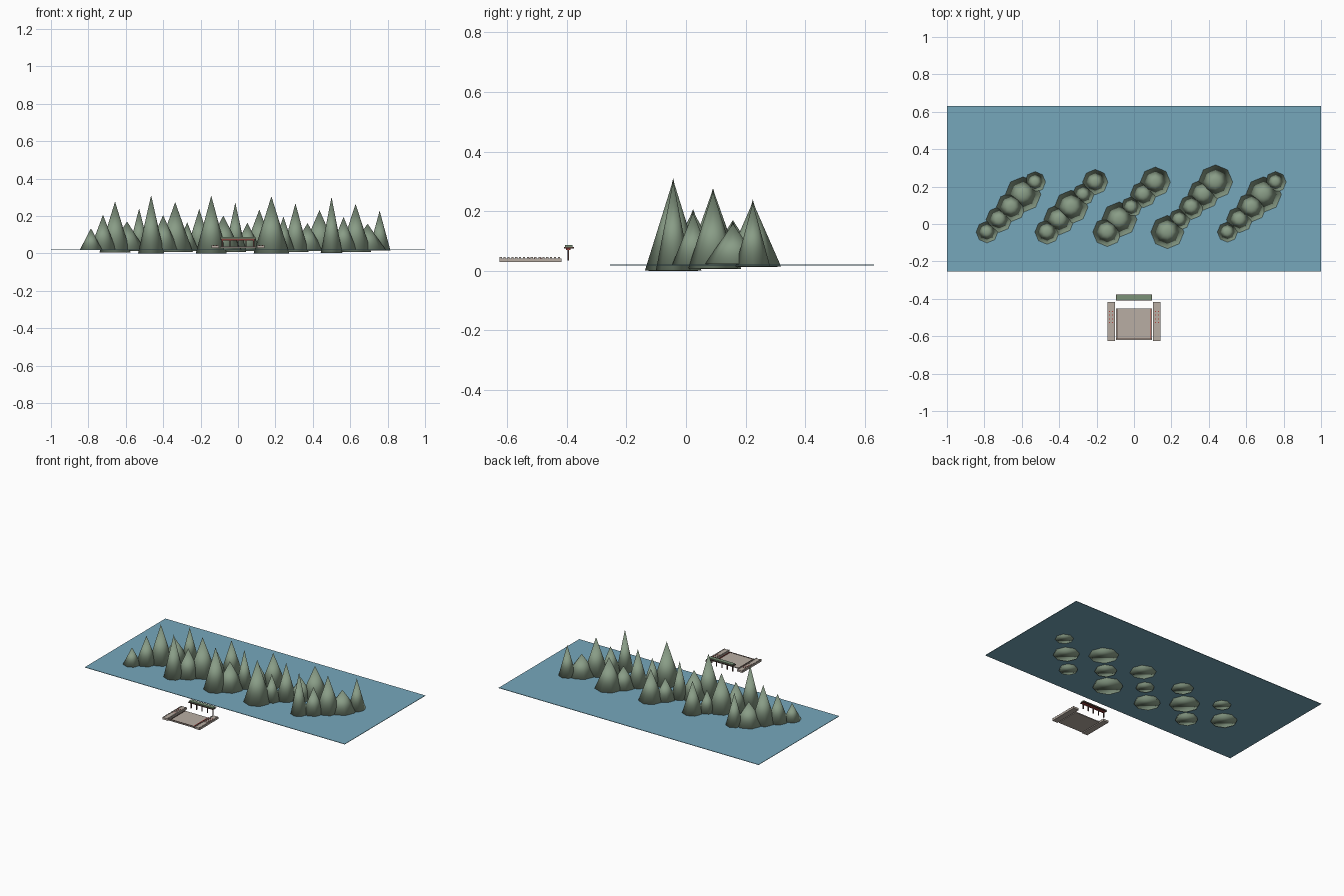
import bpy
import bmesh
import math
from mathutils import Matrix

if "Cube" in bpy.data.objects:
    bpy.data.objects.remove(bpy.data.objects["Cube"])


def material(name, rgb):
    m = bpy.data.materials.new(name)
    m.diffuse_color = (*rgb, 1)
    m.use_nodes = True
    m.node_tree.nodes["Principled BSDF"].inputs["Base Color"].default_value = m.diffuse_color
    return m


WATER = material("water blue", (0.18, 0.39, 0.50))
GREEN = material("mountain green", (0.25, 0.335, 0.24))
STONE = material("pale stone", (0.48, 0.42, 0.37))
ROOF = material("roof green", (0.20, 0.29, 0.19))
WOOD = material("dark wood", (0.10, 0.055, 0.045))
RED = material("red trim", (0.45, 0.06, 0.05))


def finish(name, bm, mat, smooth=False):
    mesh = bpy.data.meshes.new(name)
    bm.to_mesh(mesh)
    bm.free()
    mesh.materials.append(mat)
    for f in mesh.polygons:
        f.use_smooth = smooth
    ob = bpy.data.objects.new(name, mesh)
    bpy.context.collection.objects.link(ob)
    return ob


def boxes(name, mat, extents):
    """One object made of boxes, each given as x0, x1, y0, y1, z0, z1."""
    bm = bmesh.new()
    for x0, x1, y0, y1, z0, z1 in extents:
        mat4 = (Matrix.Translation(((x0 + x1) / 2, (y0 + y1) / 2, (z0 + z1) / 2))
                @ Matrix.Diagonal((x1 - x0, y1 - y0, z1 - z0, 1)))
        bmesh.ops.create_cube(bm, size=1, matrix=mat4)
    return finish(name, bm, mat)


# water sheet
boxes("water", WATER, [(-1, 1, -0.255, 0.63, 0.018, 0.021)])

# five diagonal ridges of five eight-sided peaks
peak_tops = [0.314, 0.207, 0.277, 0.17, 0.24]
peak_radii = [0.058, 0.07, 0.083, 0.095]
for i in range(25):
    row, step = divmod(i, 5)
    top = 0.134 if i == 0 else peak_tops[step] - 0.003 * row
    base = min(0.022, max(0, (0.308 - top) * 0.18))
    bm = bmesh.new()
    bmesh.ops.create_cone(
        bm, cap_ends=True, segments=8, radius1=peak_radii[i % 4], radius2=0,
        depth=top - base,
        matrix=Matrix.Translation((-0.786 + 0.0643 * i, -0.043 + 0.0668 * step,
                                   (top + base) / 2)))
    bmesh.ops.remove_doubles(bm, verts=bm.verts, dist=1e-5)
    finish(f"mountain_{row}_{step}", bm, GREEN, smooth=True)

# terrace floor with low rims
boxes("terrace_floor", STONE, [(-0.096, 0.096, -0.62, -0.452, 0.030, 0.036)])
boxes("terrace_rim", WOOD, [(-0.096, 0.096, -0.614, -0.611, 0.036, 0.038),
                            (-0.091, -0.088, -0.611, -0.452, 0.036, 0.038)])
boxes("terrace_red_edge", RED, [(0.087, 0.092, -0.611, -0.452, 0.036, 0.039)])

# side walls with a toothed top and small posts
for side, label in ((-1, "left"), (1, "right")):
    xa, xb = sorted((side * 0.102, side * 0.142))
    boxes(label + "_wall", STONE, [(xa, xb, -0.625, -0.417, 0.029, 0.042)])
    boxes(label + "_wall_teeth", STONE,
          [(x, x + 0.005, -0.625 + 0.013 * k, -0.618 + 0.013 * k, 0.042, 0.0455)
           for k in range(16) for x in (xa, xb - 0.005)])
    xm = (xa + xb) / 2
    boxes(label + "_wall_posts", RED,
          [(xm + dx - 0.0025, xm + dx + 0.0025, y, y + 0.005, 0.042, 0.045)
           for y in (-0.53, -0.51, -0.49, -0.47) for dx in (-0.008, 0.008)])

# covered walkway: posts, beam, roof slab and ridge
boxes("walkway_posts", WOOD,
      [(x - 0.003, x + 0.003, -0.398, -0.392, 0.034, 0.076)
       for x in (-0.084, -0.042, 0, 0.042, 0.084)])
boxes("walkway_beam", RED, [(-0.088, 0.088, -0.402, -0.388, 0.070, 0.075)])
boxes("walkway_eaves", WOOD, [(-0.096, 0.096, -0.410, -0.376, 0.075, 0.080)])
boxes("walkway_roof", ROOF, [(-0.093, 0.093, -0.406, -0.380, 0.080, 0.087)])
